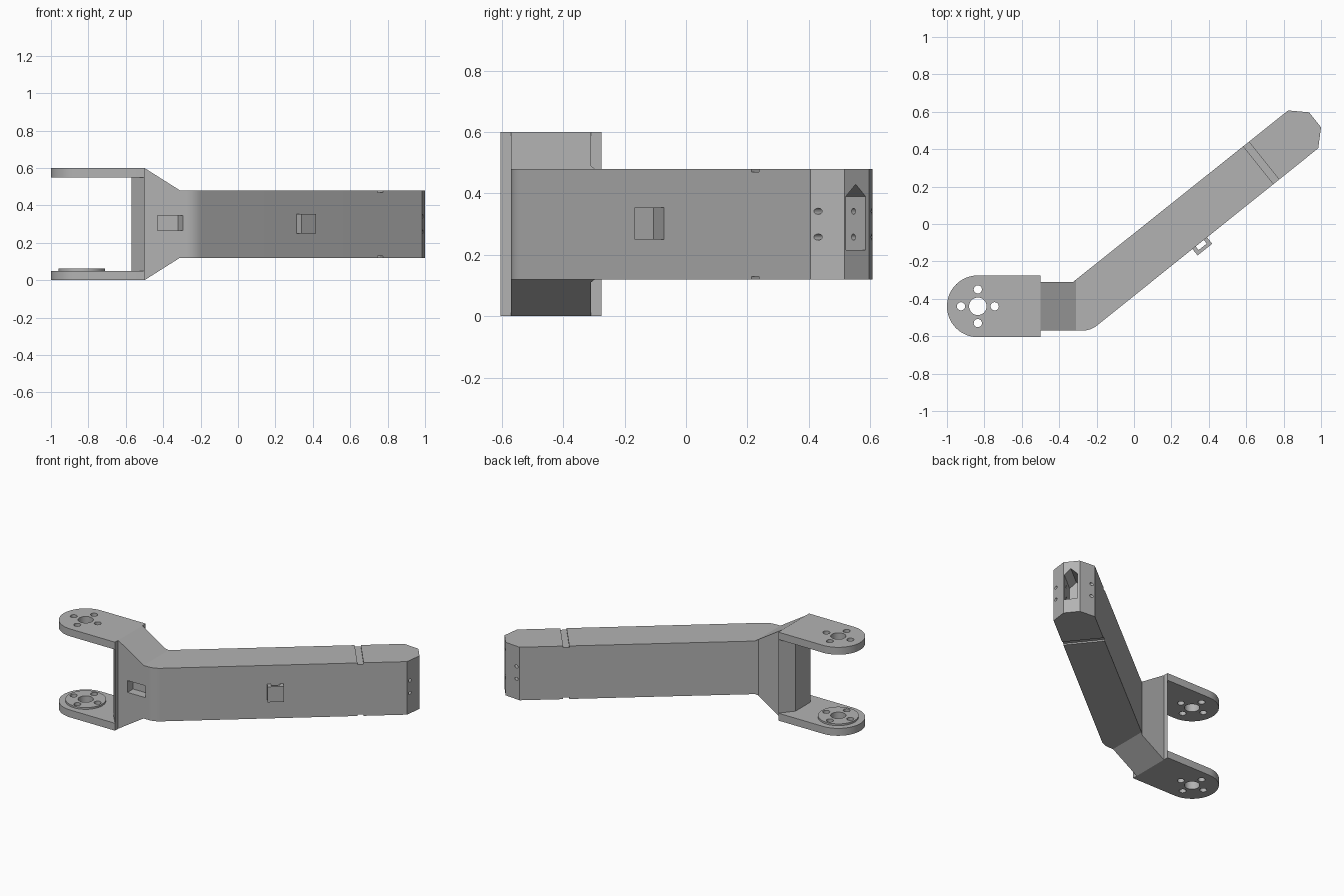
import bpy, bmesh, math
from mathutils import Vector, Matrix

if "Cube" in bpy.data.objects:
    bpy.data.objects.remove(bpy.data.objects["Cube"])

grey = bpy.data.materials.new("plain_grey")
grey.diffuse_color = (0.45, 0.45, 0.45, 1)
grey.use_nodes = True
grey.node_tree.nodes["Principled BSDF"].inputs["Base Color"].default_value = grey.diffuse_color

# Local frame of the slanted arm: a runs along it, n points out of its front side
D, N = Vector((0.78, 0.626, 0)), Vector((0.626, -0.78, 0))
along = lambda a, n, z: D * a + N * n + Vector((0, 0, z))
plan = lambda x, y, z: Vector((x, y, z))
side = lambda x, z, y: Vector((x, y, z))
tip = lambda n, z, a: along(a, n, z)        # profile across the arm, swept along it
cross = lambda a, z, n: along(a, n, z)      # profile along the arm, swept across it


def prism(name, pts, lo, hi, place=plan):
    bm = bmesh.new()
    rings = [[bm.verts.new(place(u, v, w)) for u, v in pts] for w in (lo, hi)]
    bm.faces.new(rings[0])
    bm.faces.new(rings[1])
    k = len(pts)
    for i in range(k):
        j = (i + 1) % k
        bm.faces.new((rings[0][i], rings[0][j], rings[1][j], rings[1][i]))
    bmesh.ops.recalc_face_normals(bm, faces=bm.faces)
    me = bpy.data.meshes.new(name)
    bm.to_mesh(me)
    bm.free()
    me.materials.append(grey)
    ob = bpy.data.objects.new(name, me)
    bpy.context.collection.objects.link(ob)
    return ob


def rect(u0, u1, v0, v1):
    return [(u0, v0), (u1, v0), (u1, v1), (u0, v1)]


def arc(cx, cy, r, a0, a1, k):
    return [(cx + r * math.cos(math.radians(a0 + (a1 - a0) * i / k)),
             cy + r * math.sin(math.radians(a0 + (a1 - a0) * i / k))) for i in range(k + 1)]


def circle(cx, cy, r, k=32):
    return arc(cx, cy, r, 0, 360, k)[:-1]


def boolean(ob, cutter, op='DIFFERENCE'):
    mod = ob.modifiers.new("cut", 'BOOLEAN')
    mod.object, mod.operation, mod.solver = cutter, op, 'EXACT'
    bpy.context.view_layer.objects.active = ob
    bpy.ops.object.modifier_apply(modifier=mod.name)
    bpy.data.objects.remove(cutter)


# Arm body: bent plan with a chamfered tip, trimmed to the flared side profile
arm = prism("arm_body", [(-0.5, -0.57)] + arc(-0.275, -0.447, 0.123, -90, -51.3, 6) +
            [(0.985, 0.405), (1.0, 0.517), (0.936, 0.597), (0.824, 0.607),
             (-0.326, -0.31), (-0.5, -0.31)], -0.01, 0.61)
boolean(arm, prism("profile", [(-0.5, 0), (-0.31, 0.12), (1.1, 0.12), (1.1, 0.48),
                               (-0.31, 0.48), (-0.5, 0.6)], -1, 1, side), 'INTERSECT')

# Shallow grooves across top and bottom
for z0, z1 in ((0.1, 0.13), (0.47, 0.5)):
    boolean(arm, prism("groove", rect(0.716, 0.754, -0.1, 0.5), z0, z1, along))

# Gabled pocket in the tip, and bolt holes crossing it
boolean(arm, prism("pocket", [(0.135, 0.215), (0.218, 0.215), (0.218, 0.39),
                              (0.1765, 0.43), (0.135, 0.39)], 0.93, 1.2, tip))
for z in (0.258, 0.342):
    boolean(arm, prism("bolt_hole", circle(1.04, z, 0.01, 16), -0.1, 0.5, cross))

# Cable slot in the flared front
boolean(arm, prism("slot", [(-0.43, -0.6), (-0.43, -0.51), (-0.32, -0.51),
                            (-0.295, -0.57), (-0.295, -0.6)], 0.265, 0.345))

# Cable loop on the arm's front side
prism("cable_loop", [(0.16, 0.295), (0.182, 0.295), (0.182, 0.325), (0.238, 0.325),
                     (0.238, 0.295), (0.26, 0.295), (0.26, 0.344), (0.16, 0.344)],
      0.25, 0.355, along)

# Web joining the two fork plates
prism("fork_web", [(-0.5, -0.605), (-0.5, -0.275), (-0.57, -0.36), (-0.57, -0.52)], 0.05, 0.55)

# Fork plates with a raised boss on the lower one, all drilled through
CX, CY = -0.835, -0.44
tongue = [(-0.5, -0.605), (-0.5, -0.275)] + arc(CX, CY, 0.165, 90, 270, 32)
plates = [prism("lower_fork_plate", tongue, 0, 0.05),
          prism("upper_fork_plate", tongue, 0.55, 0.6),
          prism("lower_boss", circle(CX, CY, 0.125, 48), 0.05, 0.062)]
for plate in plates:
    boolean(plate, prism("bore", circle(CX, CY, 0.047), -0.1, 0.7))
    for dx, dy in ((0.09, 0), (-0.09, 0), (0, 0.09), (0, -0.09)):
        boolean(plate, prism("hole", circle(CX + dx, CY + dy, 0.022, 24), -0.1, 0.7))

# Smooth the round walls, keep edges crisp
for ob in bpy.context.collection.objects:
    ob.select_set(True)
bpy.context.view_layer.objects.active = arm
bpy.ops.object.shade_smooth_by_angle(angle=math.radians(20))
